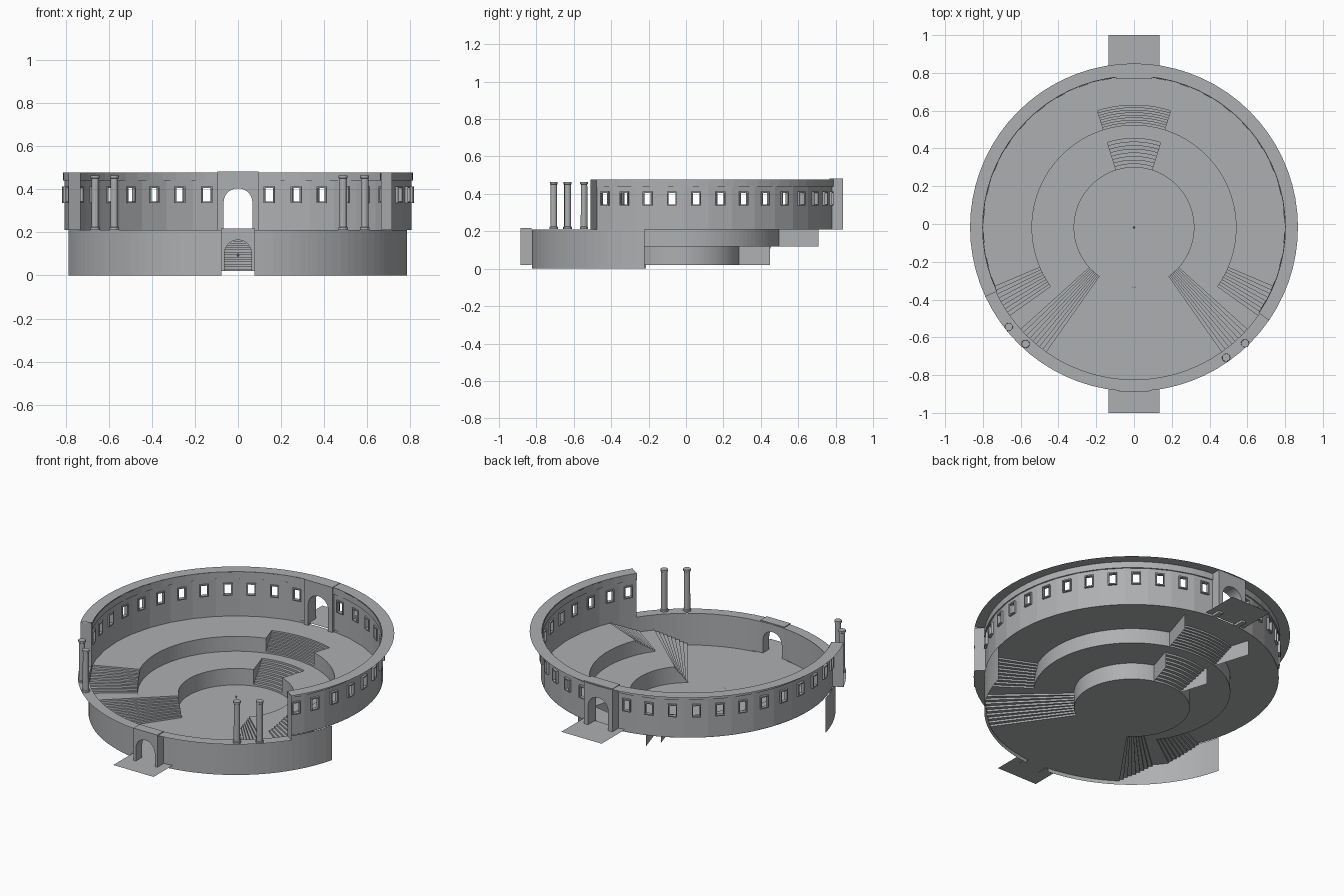
import bpy, math
from math import sin, cos, pi, radians

if "Cube" in bpy.data.objects:
    bpy.data.objects.remove(bpy.data.objects["Cube"])

CY = -0.018                                  # ring centre in y
R_PIT, R_MID, R_WALL, R_RIM = 0.317, 0.54, 0.806, 0.868
Z_PIT, Z_LOW, Z_UP, Z_TOP = 0.02, 0.12, 0.21, 0.478
R_END, L_END = -34.5, 205.0                  # ends of the high wall, degrees
CUT = 17.4                                   # half angle of the back stairs

stone = bpy.data.materials.new("grey stone")
stone.diffuse_color = (0.42, 0.43, 0.44, 1)
stone.use_nodes = True
stone.node_tree.nodes["Principled BSDF"].inputs["Base Color"].default_value = stone.diffuse_color


def make(name, verts, faces):
    me = bpy.data.meshes.new(name)
    me.from_pydata(verts, [], faces)
    me.materials.append(stone)
    ob = bpy.data.objects.new(name, me)
    bpy.context.collection.objects.link(ob)
    return ob


def pol(r, a, z):
    return (r * cos(radians(a)), CY + r * sin(radians(a)), z)


class Part:
    """Collects quads into one object."""
    def __init__(self):
        self.v, self.f = [], []

    def poly(self, *pts):
        n = len(self.v)
        self.v += pts
        self.f.append(tuple(range(n, n + len(pts))))

    def sweep(self, p, q, a0, a1, step=3.0):
        """Sweep the (r, z) segment p-q from angle a0 to a1."""
        n = max(1, round(abs(a1 - a0) / step))
        for i in range(n):
            a, b = a0 + (a1 - a0) * i / n, a0 + (a1 - a0) * (i + 1) / n
            self.poly(pol(p[0], a, p[1]), pol(q[0], a, q[1]),
                      pol(q[0], b, q[1]), pol(p[0], b, p[1]))

    def done(self, name):
        return make(name, self.v, self.f)


# arena floor with its open front sector
p = Part()
p.sweep((0, Z_PIT), (R_PIT, Z_PIT), 0, 360)
p.sweep((R_PIT, Z_PIT), (R_WALL, Z_PIT), 236, 304)
p.done("arena_floor")

# two terraces with notches for the back stairs
up, low = Part(), Part()
for s in (1, -1):
    A = lambda d: 90 + s * d                 # degrees away from the back
    up.sweep((R_MID, Z_UP), (R_WALL, Z_UP), A(CUT), A(113))
    up.sweep((R_MID, Z_LOW), (R_MID, Z_UP), A(CUT), A(113))
    low.sweep((R_PIT, Z_LOW), (R_MID, Z_LOW), A(CUT), A(132))
    low.sweep((R_PIT, Z_PIT), (R_PIT, Z_LOW), A(CUT), A(132))
    low.sweep((R_MID, Z_LOW), (R_WALL, Z_LOW), A(127), A(132))
up.sweep((0.66, Z_UP), (R_WALL, Z_UP), 90 - CUT, 90 + CUT)
low.sweep((0.49, Z_LOW), (R_MID, Z_LOW), 90 - CUT, 90 + CUT)
up.done("upper_terrace")
low.done("lower_terrace")


# back stairs climbing outward
def back_stairs(name, r0, r1, z0, z1, side_r, n=9):
    p = Part()
    for i in range(n):
        ra, rb = r0 + (r1 - r0) * i / n, r0 + (r1 - r0) * (i + 1) / n
        za, zb = z0 + (z1 - z0) * i / n, z0 + (z1 - z0) * (i + 1) / n
        p.sweep((ra, za), (ra, zb), 90 - CUT, 90 + CUT)
        p.sweep((ra, zb), (rb, zb), 90 - CUT, 90 + CUT)
    for a in (90 - CUT, 90 + CUT):           # side panels
        p.poly(pol(r0, a, z0), pol(side_r, a, z0), pol(side_r, a, z1), pol(r0, a, z1))
    p.done(name)


back_stairs("lower_back_stairs", R_PIT, 0.49, Z_PIT, Z_LOW, 0.49)
back_stairs("upper_back_stairs", R_MID, 0.66, Z_LOW, Z_UP, 0.76)


# side stairs descending around the ring towards the front
def side_stairs(name, s, d0, d1, z0, z1, r0, n=9):
    p = Part()
    ang = lambda d: 90 + s * (90 + d)
    for i in range(n):
        za, zb = z0 + (z1 - z0) * i / n, z0 + (z1 - z0) * (i + 1) / n
        a, b = ang(d0 + (d1 - d0) * i / n), ang(d0 + (d1 - d0) * (i + 1) / n)
        p.poly(pol(r0, a, za), pol(R_WALL, a, za), pol(R_WALL, a, zb), pol(r0, a, zb))
        p.poly(pol(r0, a, zb), pol(R_WALL, a, zb), pol(R_WALL, b, zb), pol(r0, b, zb))
        if i < n - 1:
            p.poly(pol(r0, a, z1), pol(r0, b, z1), pol(r0, b, zb), pol(r0, a, zb))
    p.done(name)


for s, side in ((1, "left"), (-1, "right")):
    side_stairs(side + "_upper_stairs", s, 23, 37, Z_UP, Z_LOW, R_MID)
    side_stairs(side + "_lower_stairs", s, 42, 56.5, Z_LOW, Z_PIT, R_PIT)

# high wall: flat panels, each with a framed window
wall, frames = Part(), Part()


def window_panel(a, b):
    P, Q = pol(R_WALL, a, 0), pol(R_WALL, b, 0)
    L = math.dist(P, Q)
    t = ((Q[0] - P[0]) / L, (Q[1] - P[1]) / L)
    m = ((P[0] + Q[0]) / 2, (P[1] + Q[1]) / 2)
    nr = math.hypot(m[0], m[1] - CY)
    o = (m[0] / nr, (m[1] - CY) / nr)

    def rect(hw, z0, z1, d):
        return [(m[0] + t[0] * u + o[0] * d, m[1] + t[1] * u + o[1] * d, z)
                for u, z in ((-hw, z0), (hw, z0), (hw, z1), (-hw, z1))]

    def bridge(part, r1, r2):
        for i in range(4):
            j = (i + 1) % 4
            part.poly(r1[i], r1[j], r2[j], r2[i])

    hole = (0.019, 0.343, 0.405)
    edge = (0.025, 0.337, 0.412)
    bridge(wall, rect(L / 2, Z_UP, Z_TOP, 0), rect(*hole, 0))
    bridge(frames, rect(*edge, -0.008), rect(*hole, -0.008))
    bridge(frames, rect(*edge, 0.013), rect(*hole, 0.013))
    bridge(frames, rect(*edge, -0.008), rect(*edge, 0.013))
    bridge(frames, rect(*hole, -0.008), rect(*hole, 0.013))


STEP = 9.3
for s, count, end in ((-1, 13, 90 - R_END), (1, 12, L_END - 90)):
    for k in range(count):
        d0, d1 = 5.75 + STEP * k, min(5.75 + STEP * (k + 1), end)
        window_panel(90 + s * d0, 90 + s * d1)
for a in (R_END, L_END):                     # end faces of the wall
    wall.poly(pol(R_WALL, a, Z_UP), pol(R_RIM, a, Z_UP), pol(R_RIM, a, Z_TOP), pol(R_WALL, a, Z_TOP))
wall.done("high_wall")
frames.done("window_frames")

# flat rim on top of the high wall, with a band below it
p = Part()
p.sweep((R_WALL - 0.005, Z_TOP + 0.002), (R_RIM, Z_TOP + 0.002), R_END, L_END, 5)
for a0, a1 in ((R_END, 84), (96, L_END)):
    for r in (R_WALL - 0.007, R_WALL + 0.006):
        p.sweep((r, 0.44), (r, Z_TOP), a0, a1, 5)
    p.sweep((R_WALL - 0.007, 0.44), (R_WALL + 0.006, 0.44), a0, a1, 5)
p.done("wall_rim")

# low front wall and its ledge
p = Part()
for a0, a1 in ((194, 264.6), (275.4, 345.5)):
    p.sweep((R_WALL + 0.004, 0.0), (R_WALL + 0.004, Z_UP), a0, a1)
p.sweep((R_WALL, Z_UP + 0.002), (R_RIM, Z_UP + 0.002), L_END, 360 + R_END, 5)
p.done("front_wall")


# gates: blocks pierced by a round arch
def gate(name, hw, z0, z1, y0, y1, r, spring):
    prof = [(-r, z0), (-hw, z0), (-hw, z1), (hw, z1), (hw, z0), (r, z0)]
    prof += [(r * cos(pi * i / 14), spring + r * sin(pi * i / 14)) for i in range(15)]
    n = len(prof)
    v = [(x, y, z) for y in (y0, y1) for x, z in prof]
    f = [tuple(range(n)), tuple(range(2 * n - 1, n - 1, -1))]
    f += [(i, (i + 1) % n, n + (i + 1) % n, n + i) for i in range(n)]
    make(name, v, f)


gate("back_gate", 0.095, Z_UP, 0.483, 0.767, 0.84, 0.067, 0.338)
gate("front_gate", 0.08, Z_PIT, 0.217, -0.886, -0.826, 0.063, 0.102)

# paths outside the gates
for name, y0, y1, z in (("back_path", 0.775, 1.0, 0.223), ("front_path", -1.0, -0.815, 0.022)):
    make(name, [(-0.135, y0, z), (0.135, y0, z), (0.135, y1, z), (-0.135, y1, z)], [(0, 1, 2, 3)])


# columns standing on the front ledge
def lathe(name, x, y, prof, n=12):
    v = [(x + r * cos(2 * pi * i / n), y + r * sin(2 * pi * i / n), z) for r, z in prof for i in range(n)]
    f = [(k * n + i, k * n + (i + 1) % n, (k + 1) * n + (i + 1) % n, (k + 1) * n + i)
         for k in range(len(prof) - 1) for i in range(n)]
    f += [tuple(range(n))[::-1], tuple(range(len(v) - n, len(v)))]
    make(name, v, f)


for i, (x, y) in enumerate(((-0.663, -0.545), (-0.574, -0.635), (0.488, -0.707), (0.588, -0.632))):
    lathe("column_%d" % (i + 1), x, y,
          [(0.022, 0.212), (0.022, 0.222), (0.018, 0.225), (0.017, 0.45), (0.021, 0.453), (0.021, 0.464)])

# small marker over the arena centre
lathe("centre_marker", 0, CY, [(0.003, 0.088), (0.007, 0.095), (0.003, 0.102)], 8)
